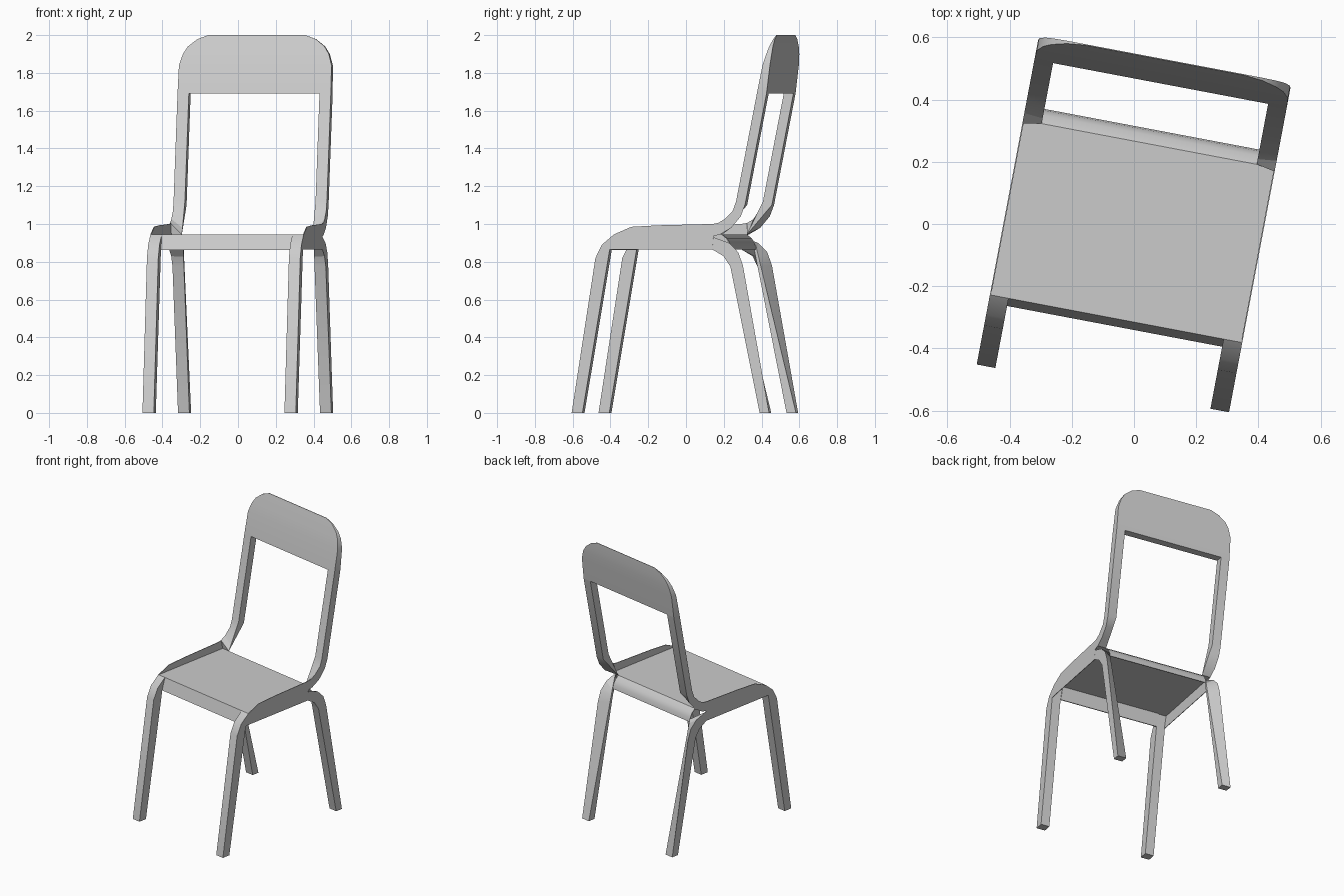
import bpy, bmesh, math

if "Cube" in bpy.data.objects:
    bpy.data.objects.remove(bpy.data.objects["Cube"], do_unlink=True)

TURN = math.radians(-10.72)   # the chair stands turned about z
OUT, INN = 0.413, 0.352       # outer and inner half widths

grey = bpy.data.materials.new("light_grey")
grey.use_nodes = True
grey.diffuse_color = (0.6, 0.6, 0.6, 1)
grey.node_tree.nodes["Principled BSDF"].inputs["Base Color"].default_value = (0.6, 0.6, 0.6, 1)


def add_object(name, bm, smooth=25):
    mesh = bpy.data.meshes.new(name)
    bm.to_mesh(mesh)
    bm.free()
    mesh.materials.append(grey)
    obj = bpy.data.objects.new(name, mesh)
    bpy.context.collection.objects.link(obj)
    obj.rotation_euler.z = TURN
    bpy.ops.object.select_all(action='DESELECT')
    obj.select_set(True)
    bpy.context.view_layer.objects.active = obj
    bpy.ops.object.shade_smooth_by_angle(angle=math.radians(smooth))
    return obj


def loft(name, rings):
    """Closed solid through rings of equal point count."""
    bm = bmesh.new()
    loops = [[bm.verts.new(p) for p in ring] for ring in rings]
    n = len(loops[0])
    for a, b in zip(loops, loops[1:]):
        for i in range(n):
            j = (i + 1) % n
            bm.faces.new((a[i], a[j], b[j], b[i]))
    bm.faces.new(loops[0])
    bm.faces.new(loops[-1])
    bmesh.ops.remove_doubles(bm, verts=bm.verts, dist=0.0005)
    bmesh.ops.recalc_face_normals(bm, faces=bm.faces)
    return add_object(name, bm)


def side_part(name, outer, inner=None, x_in=INN):
    """Side profile (y, z) spanned between two x planes, on both sides."""
    for side, word in ((1, "left"), (-1, "right")):
        loft(word + "_" + name,
             [[(side * OUT, y, z) for y, z in outer],
              [(side * x_in, y, z) for y, z in (inner or outer)]])


def line(a, b, steps):
    return [(a[0] + (b[0] - a[0]) * t, a[1] + (b[1] - a[1]) * t) for t in steps]


# Front legs
side_part("front_leg", [(-.538, 0), (-.41, .82), (-.375, .89), (-.31, .945),
                        (-.333, .865), (-.48, 0)])

# Back legs: curved outside, tapering straight to the seat inside
foot_f, foot_b = (.475, 0), (.526, 0)
outer_leg = [(.22, .865), (.28, .83), (.317, .775), foot_f,
             foot_b, (.385, .78), (.36, .85), (.31, .9), (.226, .93)]
inner_leg = (line((.3, .87), foot_f, (0, .05, .11, 1))
             + line(foot_b, (.31, .885), (0, .88, .93, .97, 1)))
side_part("back_leg", outer_leg, inner_leg)

# Back posts: same idea, rising from the seat's rear corners
base = (.262, .945)
outer_post = [(.25, 1.005), (.285, 1.025), (.33, 1.07), (.348, 1.12), (.46, 1.69),
              (.512, 1.69), (.396, 1.1), (.373, 1.04), (.322, .98), base]
inner_post = (line(base, (.348, 1.12), (0, .2, .65, 1)) + [(.46, 1.69), (.512, 1.69)]
              + line((.396, 1.1), base, (0, .35, .7, 1)))
side_part("back_post", outer_post, inner_post)

# Thin side rails rising slightly above the seat
side_part("side_rail", [(-.31, .945), (-.217, .985), (-.07, .993), (.22, 1.0), (.25, 1.005),
                        base, (.226, .935), (.22, .865), (-.333, .865)], x_in=OUT - .004)

# Backrest: rows of (z, half width, front y, back y), rounded at the top corners
rows = [(1.69, .413, .46, .512), (1.84, .411, .49, .53), (1.9, .393, .507, .536),
        (1.94, .368, .518, .538), (1.978, .32, .53, .539), (2.0, .262, .536, .539)]
loft("backrest", [[(-w, f, z), (w, f, z), (w, b, z), (-w, b, z)] for z, w, f, b in rows])

# Seat panel, open underneath
bm = bmesh.new()
bm.faces.new([bm.verts.new(p) for p in ((-OUT, -.31, .945), (OUT, -.31, .945),
                                        (OUT, .262, .945), (-OUT, .262, .945))])
add_object("seat", bm)


# Front and rear aprons hanging from the seat
def apron(name, path, depth):
    profile = path + [(y + depth, z) for y, z in reversed(path)]
    loft(name, [[(s * INN, y, z) for y, z in profile] for s in (-1, 1)])


apron("front_apron", [(-.31, .945), (-.335, .862)], .006)
apron("rear_apron", [(.262, .945), (.29, .922), (.305, .895), (.31, .865)], -.006)
